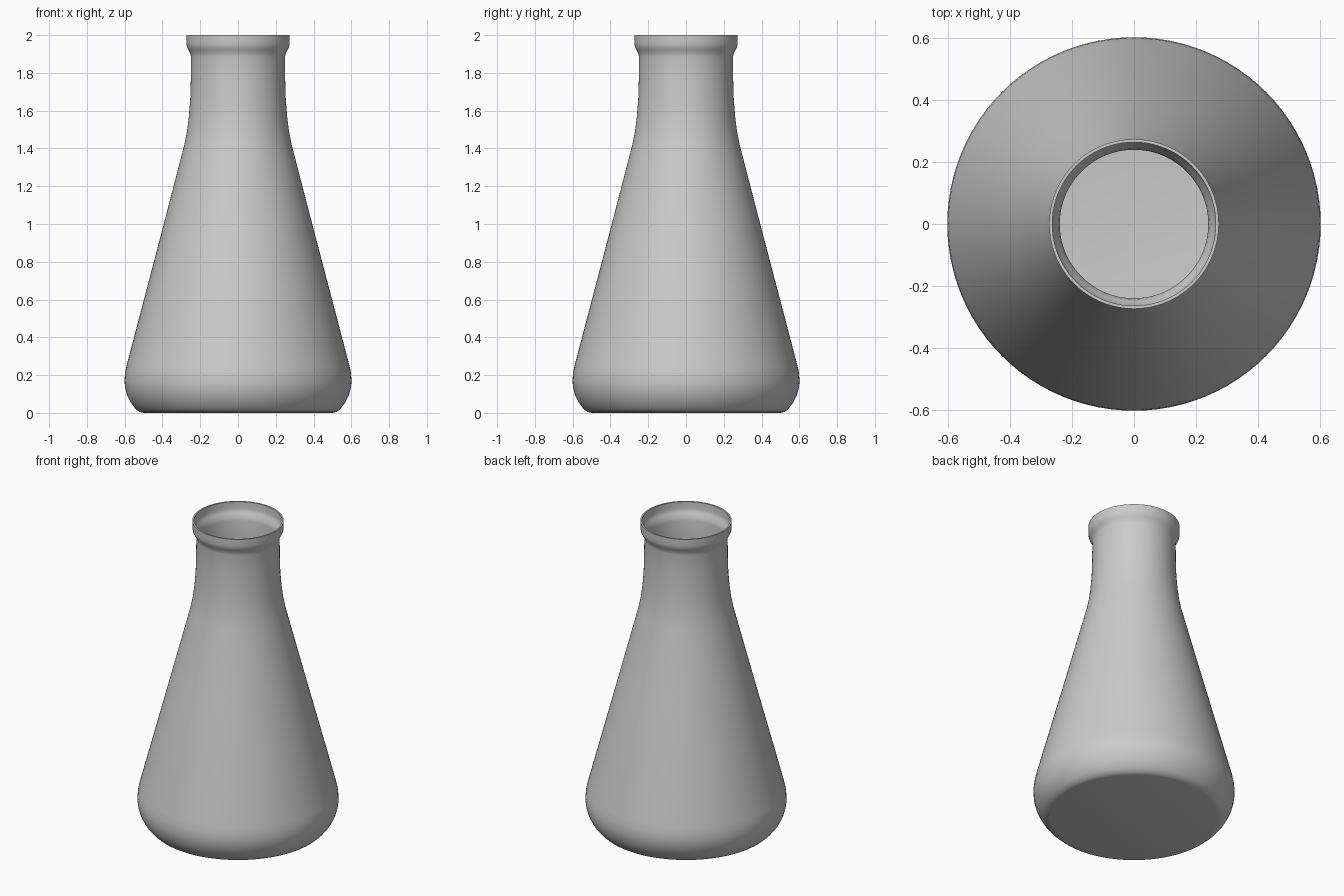
import bpy, bmesh, math
from mathutils import Vector

if "Cube" in bpy.data.objects:
    bpy.data.objects.remove(bpy.data.objects["Cube"])

SEGMENTS = 96
WALL = 0.01

# Outer silhouette (radius, height) from base centre to rim
outer = [(0, 0), (0.50, 0), (0.525, 0.006), (0.545, 0.025), (0.568, 0.055),
         (0.588, 0.095), (0.598, 0.135), (0.601, 0.17), (0.598, 0.21),
         (0.59, 0.25), (0.393, 1.0), (0.284, 1.42), (0.27, 1.49),
         (0.26, 1.57), (0.253, 1.66), (0.25, 1.76), (0.249, 1.885),
         (0.252, 1.902), (0.262, 1.922), (0.27, 1.937), (0.273, 1.955), (0.273, 2.0)]


def inset(points, d):
    """Offset the silhouette inwards to give the inner glass surface."""
    pts = [Vector(p) for p in points]
    result = []
    for i, p in enumerate(pts):
        t = (pts[min(i + 1, len(pts) - 1)] - pts[max(i - 1, 0)]).normalized()
        result.append((max(p.x - t.y * d, 0), p.y + t.x * d))
    result[0] = (0, d)
    return result


def lathe(name, profile):
    """Spin a closed-ended profile around the z axis."""
    bm = bmesh.new()
    verts = [bm.verts.new((r, 0, z)) for r, z in profile]
    edges = [bm.edges.new(pair) for pair in zip(verts, verts[1:])]
    bmesh.ops.spin(bm, geom=verts + edges, cent=(0, 0, 0), axis=(0, 0, 1),
                   angle=math.tau, steps=SEGMENTS, use_duplicate=False)
    bmesh.ops.remove_doubles(bm, verts=bm.verts, dist=0.0001)
    bmesh.ops.recalc_face_normals(bm, faces=bm.faces)
    mesh = bpy.data.meshes.new(name)
    bm.to_mesh(mesh)
    bm.free()
    obj = bpy.data.objects.new(name, mesh)
    bpy.context.collection.objects.link(obj)
    bpy.context.view_layer.objects.active = obj
    obj.select_set(True)
    bpy.ops.object.shade_smooth_by_angle(angle=math.radians(40))
    return obj


# Hollow conical flask: outer wall, rim, then inner wall back to the floor
lathe("conical_flask", outer + inset(outer, WALL)[::-1])
